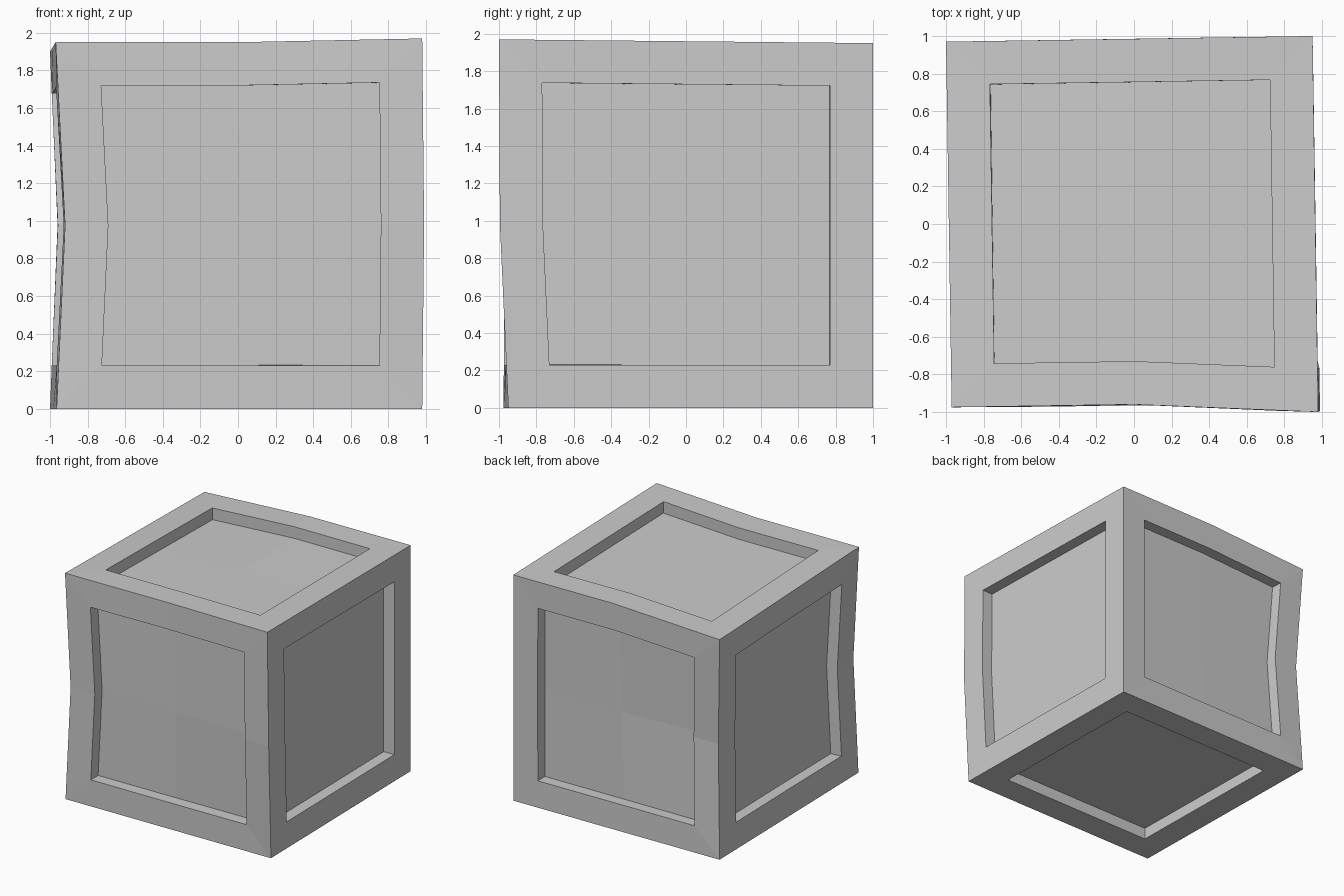
import bpy, bmesh
from itertools import product
from mathutils import Vector

old = bpy.data.objects.get("Cube")
if old:
    bpy.data.objects.remove(old)

mat = bpy.data.materials.new("plain_grey")
GREY = (0.6, 0.6, 0.6, 1)
mat.use_nodes = True
mat.diffuse_color = GREY
mat.node_tree.nodes["Principled BSDF"].inputs["Base Color"].default_value = GREY

# Slightly uneven corners, keyed by their side on x, y and z
points = {
    (-1, -1, -1): (-0.965, -0.975, 0), (1, -1, -1): (0.98, -0.95, 0),
    (-1, 1, -1): (-1, 0.97, 0), (1, 1, -1): (0.95, 1, 0),
    (-1, -1, 1): (-0.97, -0.975, 1.95), (1, -1, 1): (0.98, -1, 1.97),
    (-1, 1, 1): (-1, 0.97, 1.90), (1, 1, 1): (0.95, 1, 1.95),
    # Edge middles that are knocked out of line
    (-1, -1, 0): (-0.92, -0.97, 0.975), (-1, 1, 0): (-0.96, 0.93, 0.975),
    (1, -1, 0): (0.99, -0.995, 0.98),
    (0, -1, 1): (0, -0.96, 1.95), (0, 1, 1): (0, 0.985, 1.95),
}


def place(key):
    """Position of a grid point: given, or the mean of its nearest neighbours."""
    if key in points:
        return Vector(points[key])
    near = []
    free = [i for i in range(3) if key[i] == 0]
    for i, side in product(free, (-1, 1)):
        step = list(key)
        step[i] = side
        near.append(place(tuple(step)))
    return sum(near, Vector()) / len(near)


# Crate body: cube with every side split in four, then made uneven
bm = bmesh.new()
bmesh.ops.create_cube(bm, size=2)
bmesh.ops.subdivide_edges(bm, edges=bm.edges[:], cuts=1, use_grid_fill=True)
bm.normal_update()
sides = {}
for f in bm.faces:
    sides.setdefault(tuple(round(c) for c in f.normal), []).append(f)
for v in bm.verts:
    v.co = place(tuple(round(c) for c in v.co))
bm.normal_update()

# Recessed panel on each side
for faces in sides.values():
    bmesh.ops.inset_region(bm, faces=faces, thickness=0.23, use_even_offset=True)
    bm.normal_update()
    bmesh.ops.inset_region(bm, faces=faces, thickness=0, depth=-0.1)
    bm.normal_update()

mesh = bpy.data.meshes.new("panelled_crate")
bm.to_mesh(mesh)
bm.free()
mesh.materials.append(mat)
crate = bpy.data.objects.new("panelled_crate", mesh)
bpy.context.collection.objects.link(crate)
